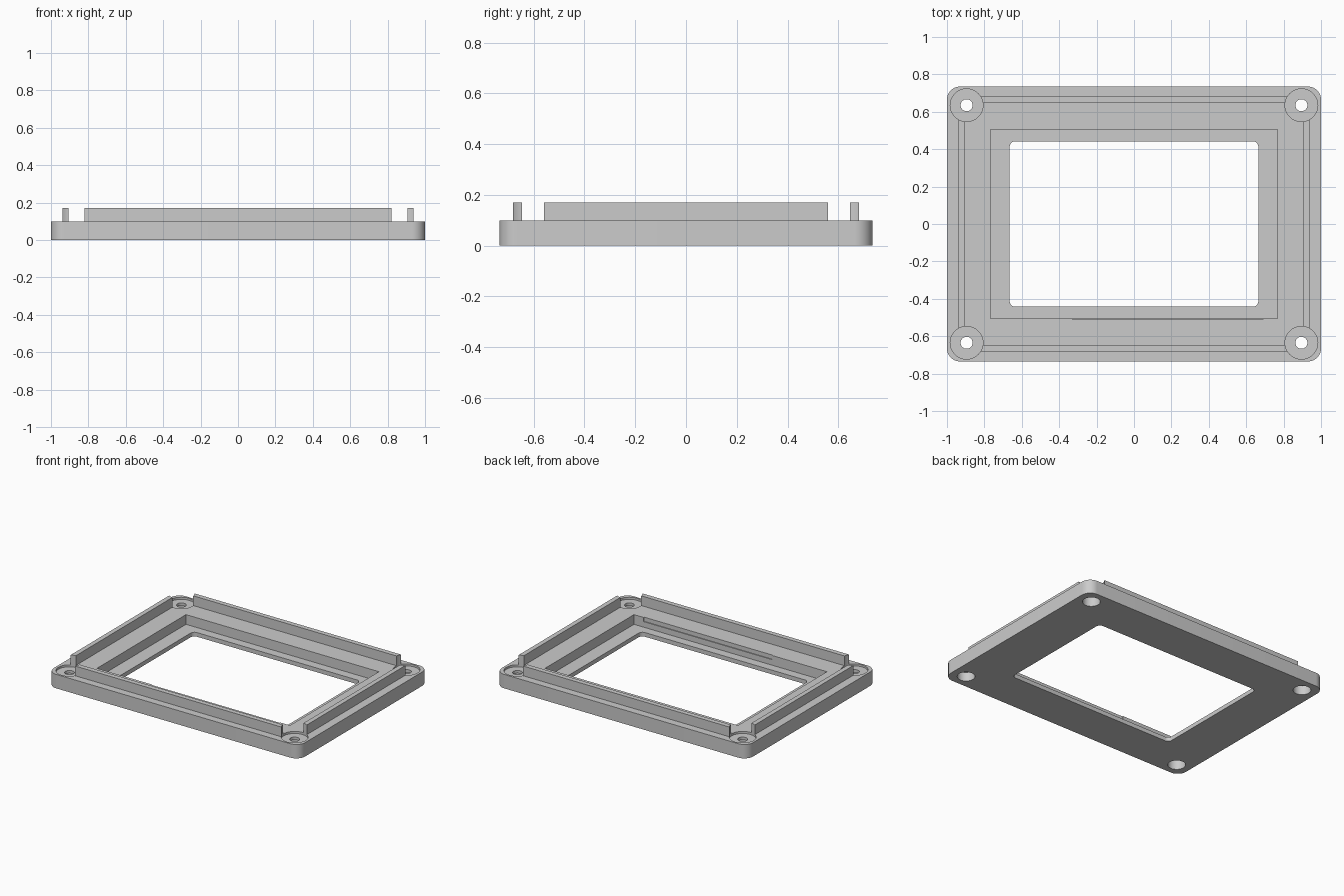
import bpy
import bmesh
import math

if "Cube" in bpy.data.objects:
    bpy.data.objects.remove(bpy.data.objects["Cube"])

grey = bpy.data.materials.new("plain grey")
grey.use_nodes = True
grey.diffuse_color = (0.6, 0.6, 0.6, 1)
grey.node_tree.nodes["Principled BSDF"].inputs["Base Color"].default_value = (0.6, 0.6, 0.6, 1)

HEIGHT, LIP_TOP, SEAT = 0.10, 0.17, 0.085
HOLES = [(sx * 0.895, sy * 0.635) for sx in (-1, 1) for sy in (-1, 1)]


def prism(name, outline, z0, z1):
    """Extrude a closed 2D outline from z0 to z1."""
    bm = bmesh.new()
    base = bm.faces.new([bm.verts.new((x, y, z0)) for x, y in outline])
    top = bmesh.ops.extrude_face_region(bm, geom=[base])["geom"]
    verts = [v for v in top if isinstance(v, bmesh.types.BMVert)]
    bmesh.ops.translate(bm, verts=verts, vec=(0, 0, z1 - z0))
    bmesh.ops.recalc_face_normals(bm, faces=bm.faces)
    mesh = bpy.data.meshes.new(name)
    bm.to_mesh(mesh)
    bm.free()
    mesh.materials.append(grey)
    obj = bpy.data.objects.new(name, mesh)
    bpy.context.collection.objects.link(obj)
    return obj


def arc(cx, cy, r, start, sweep, steps):
    return [(cx + r * math.cos(start + sweep * i / steps),
             cy + r * math.sin(start + sweep * i / steps)) for i in range(steps + 1)]


def rect(hx, hy, r=0.0, cx=0.0, cy=0.0):
    """Rectangle outline with optional rounded corners."""
    points = []
    for i, (sx, sy) in enumerate([(1, 1), (-1, 1), (-1, -1), (1, -1)]):
        x, y = cx + sx * (hx - r), cy + sy * (hy - r)
        points += arc(x, y, r, i * math.pi / 2, math.pi / 2, 12) if r else [(x, y)]
    return points


def circle(x, y, r):
    return arc(x, y, r, 0, math.tau, 48)[:-1]


def cut(target, outline, z0, z1):
    """Subtract a prism from the target."""
    cutter = prism("cutter", outline, z0, z1)
    cutter.hide_render = True
    mod = target.modifiers.new("cut", "BOOLEAN")
    mod.operation, mod.solver, mod.object = "DIFFERENCE", "EXACT", cutter
    bpy.context.view_layer.objects.active = target
    bpy.ops.object.modifier_apply(modifier=mod.name)
    bpy.data.objects.remove(cutter)


# Base plate with stepped window
plate = prism("bezel_plate", rect(1.0, 0.735, 0.07), 0, HEIGHT)
cut(plate, rect(0.665, 0.442, 0.03), -0.1, 0.3)
cut(plate, rect(0.767, 0.505), 0.03, 0.3)

# Shallow relief in the front wall of the recess
cut(plate, rect(0.51, 0.015, cx=0.18, cy=-0.496), 0.07, 0.3)

# Raised locating lip
lip = prism("locating_lip", rect(0.939, 0.681), HEIGHT, LIP_TOP)
cut(lip, rect(0.905, 0.646), 0, 0.3)

# Screw seats, through holes and underside counterbores
for x, y in HOLES:
    cut(lip, circle(x, y, 0.0875), SEAT, 0.3)
    cut(plate, circle(x, y, 0.0875), SEAT, 0.3)
    cut(plate, circle(x, y, 0.032), -0.1, 0.3)
    cut(plate, circle(x, y, 0.058), -0.1, 0.065)

# Smooth curved walls, crisp edges
bpy.ops.object.select_all(action="DESELECT")
for obj in (plate, lip):
    obj.select_set(True)
bpy.context.view_layer.objects.active = plate
bpy.ops.object.shade_smooth_by_angle(angle=math.radians(30))
